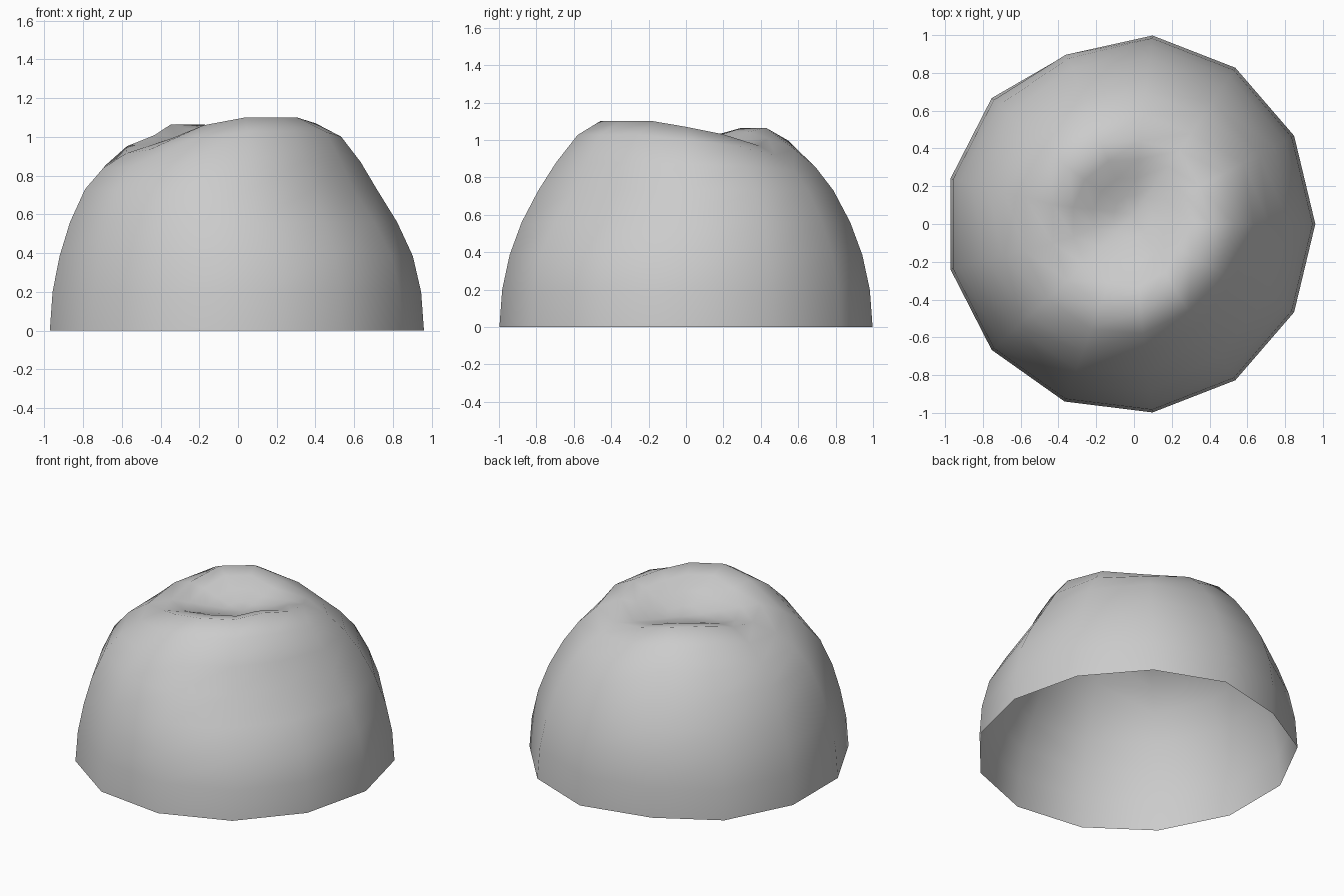
import bpy, bmesh
from math import sin, cos, pi, radians

cube = bpy.data.objects.get("Cube")
if cube:
    bpy.data.objects.remove(cube, do_unlink=True)

SIDES = 13
# Outer wall profile: radius, height
WALL = [(1, 0), (.985, .2), (.945, .385), (.88, .56), (.79, .73),
        (.695, .865), (.58, .985)]
# Saddle-shaped rim, counter-clockwise from +x: radius, height
RIM = [(.43, 1.07), (.425, 1.03), (.47, .97), (.44, 1.01), (.455, 1.065),
       (.445, 1.065), (.43, 1.01), (.43, .965), (.45, .99), (.455, 1.06),
       (.46, 1.1), (.43, 1.1), (.375, 1.1)]
# Hollow in the crown: fraction of rim radius, fraction of rim height
HOLLOW = [(.75, .82), (.5, .45), (.25, .12)]
CENTRE = (0, .05, .945)

grey = bpy.data.materials.new("mid grey")
grey.use_nodes = True
colour = (.6, .6, .6, 1)
grey.diffuse_color = colour
grey.node_tree.nodes["Principled BSDF"].inputs["Base Color"].default_value = colour


def place(r, a, z):
    """Point on the slightly oval shell."""
    return [.98 * r * cos(a) - .02, 1.005 * r * sin(a), z]


def facing(a, degrees):
    """How far a direction faces the given one, from 0 to 1."""
    return max(0, cos(a - radians(degrees)))


def wall_point(r, z, i, a):
    middle = max(0, 1 - abs(z - .75) / .4)
    top = max(0, z - .8) * 5
    # Flattened flank on one front corner, fuller one on the other
    r -= .09 * facing(a, 325) ** 4 * middle
    r += .035 * facing(a, 235) ** 2 * middle
    # The shoulder follows the uneven rim
    p = place(r, a, z + (RIM[i][1] - 1.05) * top * .9)
    # Small dent at the back of the lower edge
    if i == 4 and z < .5:
        p[1] -= .05 * (1 - z / .5)
    return p


angles = [2 * pi * i / SIDES for i in range(SIDES)]
bm = bmesh.new()
rings = [[bm.verts.new(wall_point(r, z, i, a)) for i, a in enumerate(angles)]
         for r, z in WALL]

# Rim of the hollow
rim = [place(r, a, z) for (r, z), a in zip(RIM, angles)]
rings.append([bm.verts.new(p) for p in rim])

# Hollow, drawn in towards its centre
for t, rise in HOLLOW:
    rings.append([bm.verts.new([c + (v - c) * f for v, c, f
                                in zip(p, CENTRE, (t, t, rise))])
                  for p in rim])

for low, high in zip(rings, rings[1:]):
    for i in range(SIDES):
        j = (i + 1) % SIDES
        bm.faces.new((low[i], low[j], high[j], high[i]))
middle_point = bm.verts.new(CENTRE)
for i in range(SIDES):
    bm.faces.new((rings[-1][i], rings[-1][(i + 1) % SIDES], middle_point))

for face in bm.faces:
    face.smooth = True
mesh = bpy.data.meshes.new("dome_shell")
bm.to_mesh(mesh)
bm.free()
mesh.materials.append(grey)
dome = bpy.data.objects.new("dome_shell", mesh)
bpy.context.collection.objects.link(dome)
